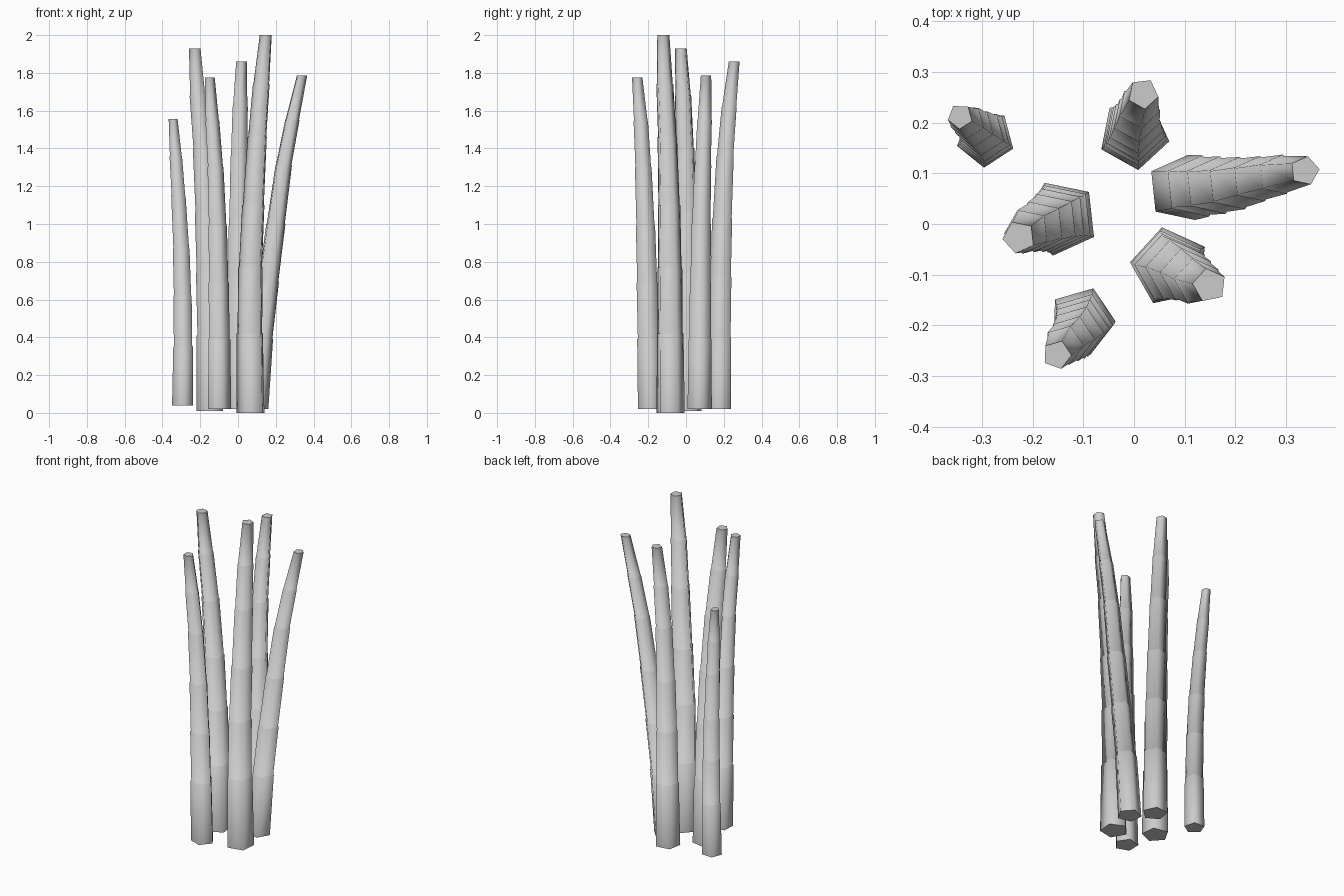
import bpy, bmesh, math

SIDES = 5
TAPER = [1.0, 0.94, 0.88, 0.80, 0.69, 0.60, 0.43]   # radius at base, five joints, tip
LEDGE = 0.94                                        # step inwards above each joint


def ring(bm, x, y, z, r, turn):
    return [bm.verts.new((x + r * math.cos(turn + i * math.tau / SIDES),
                          y + r * math.sin(turn + i * math.tau / SIDES), z))
            for i in range(SIDES)]


def stalk(name, radius, turn_deg, xs, ys, zs):
    """Jointed cane: tapered five-sided segments with a small ledge at each joint."""
    bm = bmesh.new()
    turn = math.radians(turn_deg)
    rings = []
    last = len(zs) - 1
    for i, (x, y, z, t) in enumerate(zip(xs, ys, zs, TAPER)):
        rings.append(ring(bm, x, y, z, radius * t, turn))
        if 0 < i < last:
            rings.append(ring(bm, x, y, z + 0.002, radius * t * LEDGE, turn))
    for a, b in zip(rings, rings[1:]):
        for i in range(SIDES):
            j = (i + 1) % SIDES
            bm.faces.new((a[i], a[j], b[j], b[i]))
    bm.faces.new(rings[0][::-1])
    bm.faces.new(rings[-1])
    mesh = bpy.data.meshes.new(name)
    bm.to_mesh(mesh)
    bm.free()
    ob = bpy.data.objects.new(name, mesh)
    bpy.context.collection.objects.link(ob)
    # round the cane sides, keep joints and caps crisp
    bpy.ops.object.select_all(action='DESELECT')
    ob.select_set(True)
    bpy.context.view_layer.objects.active = ob
    bpy.ops.object.shade_smooth_by_angle(angle=math.radians(75))


# tallest cane
stalk("tall_stalk", 0.079, 101.6,
      [.071, .067, .070, .085, .105, .126, .149],
      [-.084, -.086, -.088, -.092, -.101, -.114, -.121],
      [0, .42, .77, 1.10, 1.46, 1.74, 2.0])
# strongly leaning cane on the right
stalk("leaning_stalk", 0.068, 6,
      [.093, .122, .157, .197, .239, .285, .337],
      [.070, .073, .075, .079, .088, .097, .105],
      [.02, .39, .69, 1.0, 1.31, 1.55, 1.785])
# cane at the back
stalk("back_stalk", 0.071, 60.7,
      [0, .002, .002, .003, .005, .010, .018],
      [.177, .181, .186, .195, .210, .231, .257],
      [.02, .40, .72, 1.03, 1.36, 1.62, 1.86])
# cane left of the middle
stalk("middle_stalk", 0.076, 42.4,
      [-.145, -.148, -.156, -.168, -.187, -.211, -.227],
      [.012, .011, .009, .004, -.004, -.014, -.026],
      [.01, .41, .74, 1.06, 1.40, 1.68, 1.93])
# cane at the front left
stalk("front_stalk", 0.067, 70,
      [-.103, -.104, -.107, -.112, -.123, -.139, -.152],
      [-.190, -.198, -.205, -.214, -.226, -.239, -.258],
      [.02, .39, .69, .99, 1.30, 1.545, 1.775])
# shortest cane at the far left
stalk("short_stalk", 0.058, 51,
      [-.293, -.290, -.293, -.300, -.315, -.329, -.343],
      [.169, .171, .174, .181, .191, .202, .212],
      [.04, .35, .62, .87, 1.15, 1.36, 1.555])
